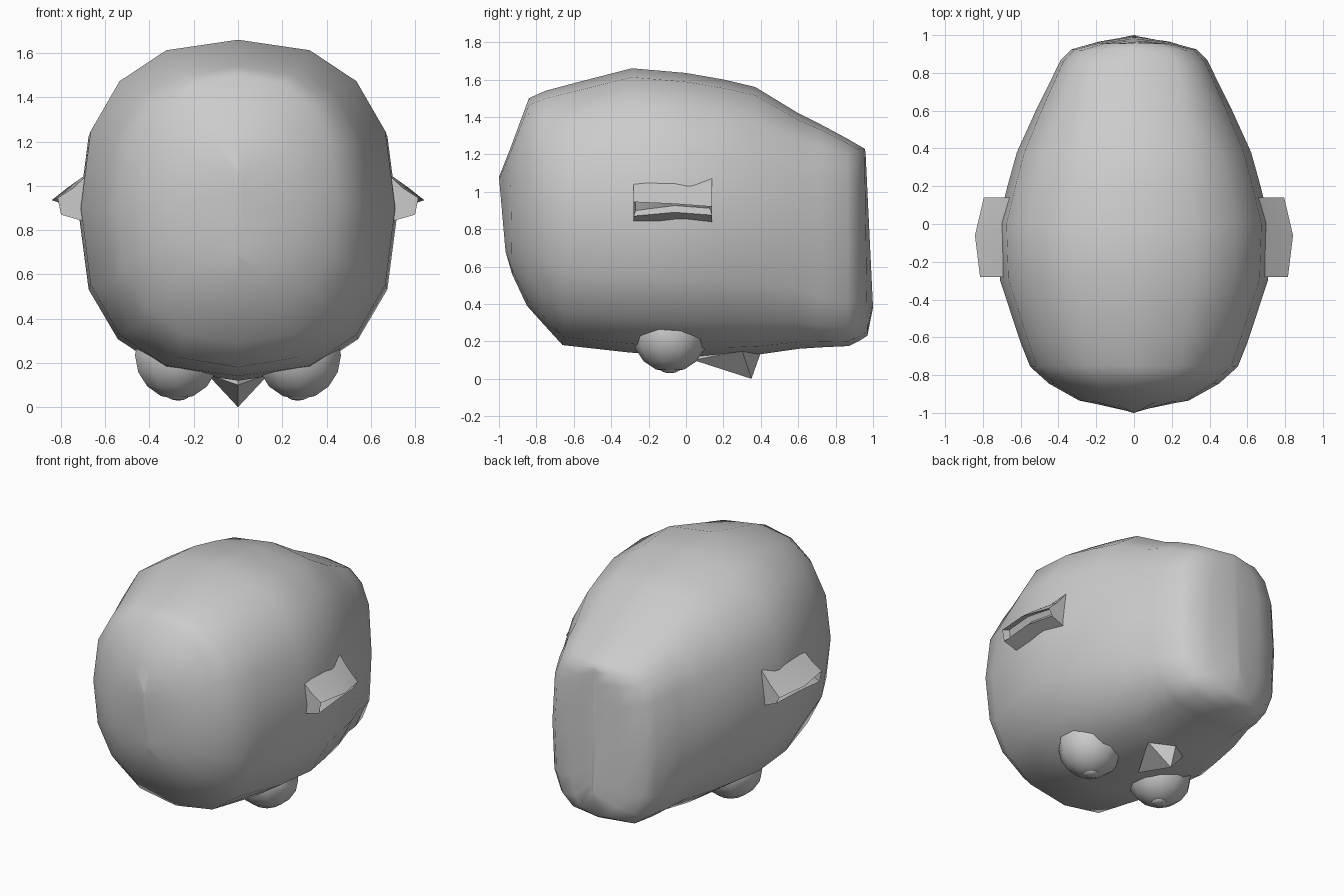
import bpy, bmesh, math
from mathutils import Vector

if "Cube" in bpy.data.objects:
    bpy.data.objects.remove(bpy.data.objects["Cube"])


def make_object(name, bm, angle=40):
    bmesh.ops.recalc_face_normals(bm, faces=bm.faces)
    me = bpy.data.meshes.new(name)
    bm.to_mesh(me)
    bm.free()
    ob = bpy.data.objects.new(name, me)
    bpy.context.collection.objects.link(ob)
    bpy.ops.object.select_all(action='DESELECT')
    ob.select_set(True)
    bpy.context.view_layer.objects.active = ob
    bpy.ops.object.shade_smooth_by_angle(angle=math.radians(angle))
    return ob


def loft(bm, rings):
    loops = [[bm.verts.new(p) for p in ring] for ring in rings]
    n = len(loops[0])
    for a, b in zip(loops, loops[1:]):
        for i in range(n):
            bm.faces.new((a[i], a[(i + 1) % n], b[(i + 1) % n], b[i]))
    first = bm.faces.new(loops[0])
    last = bm.faces.new(loops[-1][::-1])
    return first, last


def section(y_low, y_top, half_w, z_low, z_top, power, sides=16):
    """Rounded cross-section of the body, leaning from y_low to y_top."""
    pts = []
    for i in range(sides):
        a = 2 * math.pi * i / sides
        c, s = math.cos(a), math.sin(a)
        x = math.copysign(abs(c) ** (2 / power), c) * half_w
        t = 0.5 + 0.5 * math.copysign(abs(s) ** (2 / power), s)
        pts.append((x, y_low + (y_top - y_low) * t, z_low + (z_top - z_low) * t))
    return pts


# Body: rounded front, tapering to a boxy rear
body_sections = [
    (-0.965, -1.00, 0.02, 0.68, 1.08, 2.0),
    (-0.93, -0.94, 0.29, 0.56, 1.23, 2.2),
    (-0.85, -0.84, 0.45, 0.39, 1.50, 2.3),
    (-0.76, -0.75, 0.55, 0.29, 1.54, 2.4),
    (-0.66, -0.60, 0.60, 0.18, 1.58, 2.4),
    (-0.30, -0.29, 0.71, 0.14, 1.66, 2.45),
    (0.00, 0.00, 0.72, 0.12, 1.635, 2.45),
    (0.20, 0.20, 0.67, 0.12, 1.60, 2.45),
    (0.39, 0.37, 0.62, 0.13, 1.56, 2.5),
    (0.60, 0.60, 0.52, 0.16, 1.42, 2.7),
    (0.72, 0.72, 0.46, 0.168, 1.36, 3.2),
    (0.87, 0.86, 0.39, 0.175, 1.285, 3.5),
    (0.93, 0.92, 0.33, 0.205, 1.25, 3.5),
    (0.97, 0.955, 0.19, 0.23, 1.23, 3.2),
    (1.00, 0.96, 0.01, 0.38, 1.21, 3.0),
]
bm = bmesh.new()
loft(bm, [section(*s) for s in body_sections])
make_object("body", bm, 50)

# Beak: small wedge under the body
bm = bmesh.new()
front, tip, back = (bm.verts.new(p) for p in ((0, 0.04, 0.10), (0, 0.35, 0.0), (0, 0.40, 0.14)))
left, right = (bm.verts.new((s * 0.14, 0.30, 0.15)) for s in (-1, 1))
top = bm.verts.new((0, 0.2, 0.25))
for side in (left, right):
    for a, b in ((front, tip), (tip, back), (back, top), (top, front)):
        bm.faces.new((side, a, b))
make_object("beak", bm, 25)

for label, s in (("left", -1), ("right", 1)):
    # Eyes: round balls set into the underside
    bm = bmesh.new()
    bmesh.ops.create_uvsphere(bm, u_segments=10, v_segments=8, radius=0.2)
    for v in bm.verts:
        v.co += Vector((s * 0.275, -0.085, 0.235))
    make_object(label + "_eye", bm, 60)

    # Pupils: flattened beads on the eyes
    bm = bmesh.new()
    bmesh.ops.create_uvsphere(bm, u_segments=10, v_segments=6, radius=0.052)
    for v in bm.verts:
        v.co.z *= 0.45
        v.co += Vector((s * 0.27, -0.085, 0.053))
    make_object(label + "_pupil", bm, 60)

    # Wings: stubby side flaps with a recessed slot along the tip
    bm = bmesh.new()
    stations = [(-0.28, 0.815, 0.945, 0.80, 0.87),
                (-0.06, 0.842, 0.935, 0.80, 0.89),
                (0.14, 0.795, 0.92, 0.77, 0.875)]
    loft(bm, [[(s * 0.66, y, 1.07), (s * (x1 - 0.07), y, 0.99), (s * x1, y, z1),
               (s * x2, y, z2), (s * 0.66, y, 0.83)] for y, x1, z1, x2, z2 in stations])
    bmesh.ops.recalc_face_normals(bm, faces=bm.faces)
    tips = [f for f in bm.faces if len(f.verts) == 4
            and min(abs(v.co.x) for v in f.verts) > 0.76]
    bmesh.ops.inset_region(bm, faces=tips, thickness=0.012, depth=-0.05)
    make_object(label + "_wing", bm, 35)
